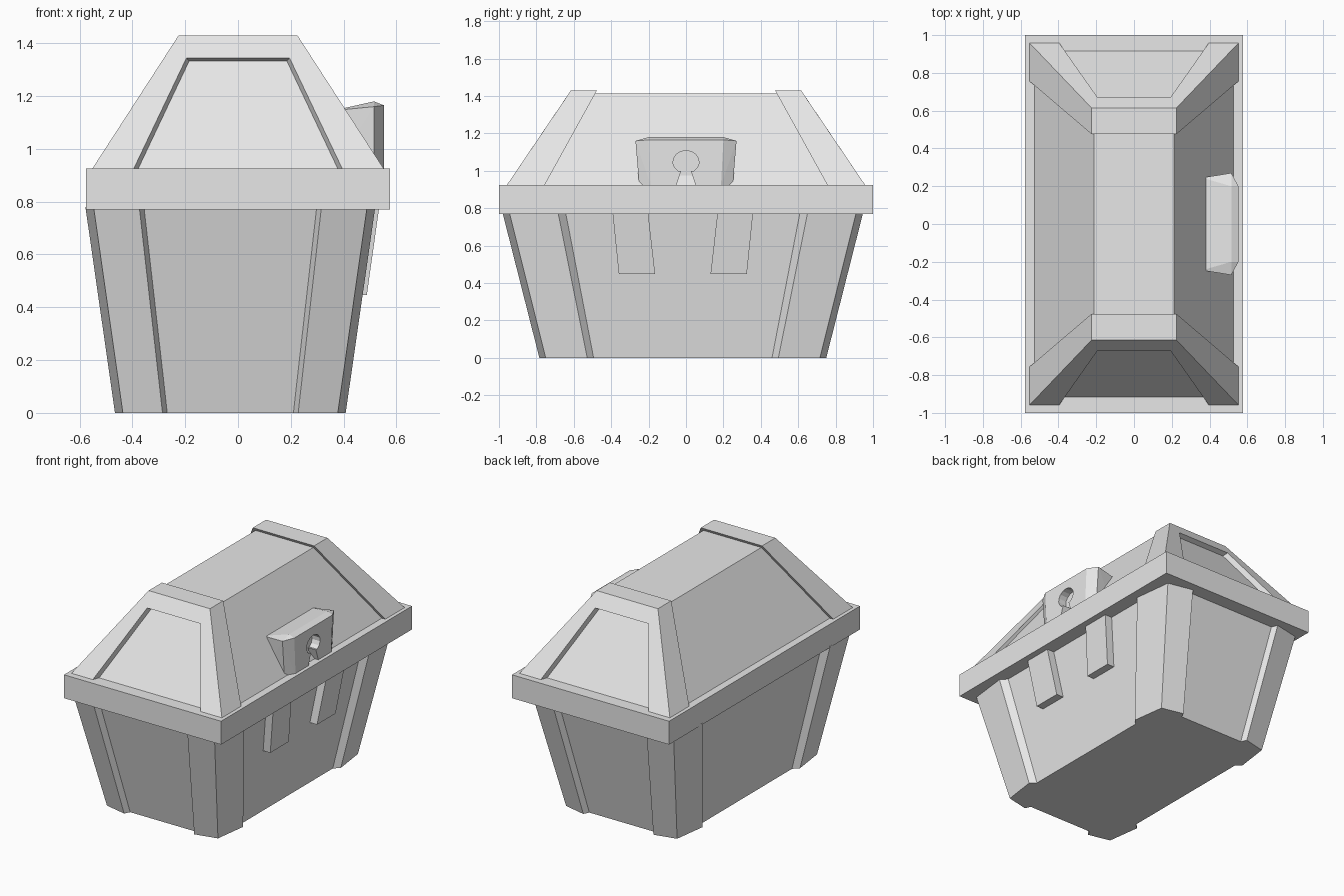
import bpy, bmesh, math

if "Cube" in bpy.data.objects:
    bpy.data.objects.remove(bpy.data.objects["Cube"])

# One flat grey for the whole chest
grey = bpy.data.materials.new("stone_grey")
grey.diffuse_color = (0.8, 0.8, 0.8, 1)
grey.use_nodes = True
grey.node_tree.nodes["Principled BSDF"].inputs["Base Color"].default_value = grey.diffuse_color


def make(name, verts, faces=None):
    """Object from vertices; without faces it becomes their convex hull."""
    bm = bmesh.new()
    vs = [bm.verts.new(v) for v in verts]
    if faces:
        for f in faces:
            bm.faces.new([vs[i] for i in f])
    else:
        bmesh.ops.convex_hull(bm, input=vs)
        bmesh.ops.dissolve_limit(bm, angle_limit=0.01, verts=bm.verts[:], edges=bm.edges[:])
    bmesh.ops.recalc_face_normals(bm, faces=bm.faces[:])
    me = bpy.data.meshes.new(name)
    bm.to_mesh(me)
    bm.free()
    me.materials.append(grey)
    ob = bpy.data.objects.new(name, me)
    bpy.context.collection.objects.link(ob)
    return ob


def loft(name, low, high):
    """Solid between two matching rings of points."""
    n = len(low)
    faces = [list(range(n)), list(range(n, 2 * n))]
    faces += [[i, (i + 1) % n, n + (i + 1) % n, n + i] for i in range(n)]
    return make(name, list(low) + list(high), faces)


def rect(x, y, z, cx=0, cy=0):
    return [(cx + a * x, cy + b * y, z) for a, b in ((-1, -1), (1, -1), (1, 1), (-1, 1))]


# Tapered body, sitting slightly off centre below the rim
CX, CY = -0.029, -0.017
loft("body", rect(0.402, 0.73, 0, CX, CY), rect(0.512, 0.925, 0.78, CX, CY))

# Corner posts, flaring towards their inner edges
post_low = [(0.407, 0.733), (0.437, 0.511), (0.398, 0.473), (0.237, 0.726), (0.257, 0.767)]
post_high = [(0.518, 0.928), (0.549, 0.668), (0.508, 0.623), (0.325, 0.92), (0.345, 0.965)]
for sx, nx in ((-1, "left"), (1, "right")):
    for sy, ny in ((-1, "front"), (1, "back")):
        ring = lambda pts, z: [(CX + sx * x, CY + sy * y, z) for x, y in pts]
        loft(f"{ny}_{nx}_post", ring(post_low, 0), ring(post_high, 0.78))

# Rim
loft("rim", rect(0.576, 1, 0.77), rect(0.576, 1, 0.925))

# Inner lid
loft("lid", rect(0.53, 0.8, 0.92), rect(0.212, 0.53, 1.412))

# Lid end caps: wrapped band with a recessed end panel
half = [(0.552, 0.957, 0.925), (0.225, 0.615, 1.43),    # outer edge
        (0.395, 0.957, 0.925), (0.195, 0.673, 1.345),   # panel opening
        (0.378, 0.915, 0.925), (0.185, 0.640, 1.333),   # recessed panel
        (0.552, 0.755, 0.925), (0.225, 0.476, 1.43)]    # inner edge
side = [(0, 1, 3, 2), (2, 3, 5, 4), (0, 1, 7, 6)]
cap_faces = [f for f in side] + [tuple(i + 8 for i in f) for f in side]
cap_faces += [(1, 9, 11, 3), (3, 11, 13, 5), (4, 5, 13, 12), (1, 9, 15, 7),
              (6, 7, 15, 14), (0, 2, 4, 12, 10, 8, 14, 6)]
for s, n in ((-1, "front"), (1, "back")):
    pts = [(m * x, s * y, z) for m in (1, -1) for x, y, z in half]
    make(f"{n}_lid_cap", pts, cap_faces)

# Straps hanging below the rim
for s, n in ((-1, "front"), (1, "back")):
    def strap(xi, xo, ya, yb, z):
        return [(x, CY + s * y, z) for x, y in ((xi, ya), (xo, ya), (xo, yb), (xi, yb))]
    loft(f"{n}_strap", strap(0.41, 0.488, 0.148, 0.342, 0.447),
         strap(0.45, 0.535, 0.186, 0.376, 0.78))

# Lock block with bevelled sides
lock_half = [(0.36, 0.245, 1.145), (0.515, 0.27, 1.16), (0.515, 0.2, 1.18), (0.553, 0.2, 1.165),
             (0.36, 0.23, 0.92), (0.515, 0.25, 0.92), (0.553, 0.187, 0.92)]
lock = make("lock", [(x, s * y, z) for s in (1, -1) for x, y, z in lock_half])

# Keyhole cut into the lock
outline = [(0.054, 0.915), (0.026, 1.0)]
for i in range(13):
    a = math.radians(-55 + 290 * i / 12)
    outline.append((0.07 * math.cos(a), 1.048 + 0.06 * math.sin(a)))
outline += [(-0.026, 1.0), (-0.054, 0.915)]
cutter = loft("keyhole_cutter", [(0.495, y, z) for y, z in outline],
              [(0.6, y, z) for y, z in outline])
cutter.hide_render = True
cutter.hide_viewport = True
cut = lock.modifiers.new("keyhole", "BOOLEAN")
cut.operation = "DIFFERENCE"
cut.solver = "EXACT"
cut.object = cutter
